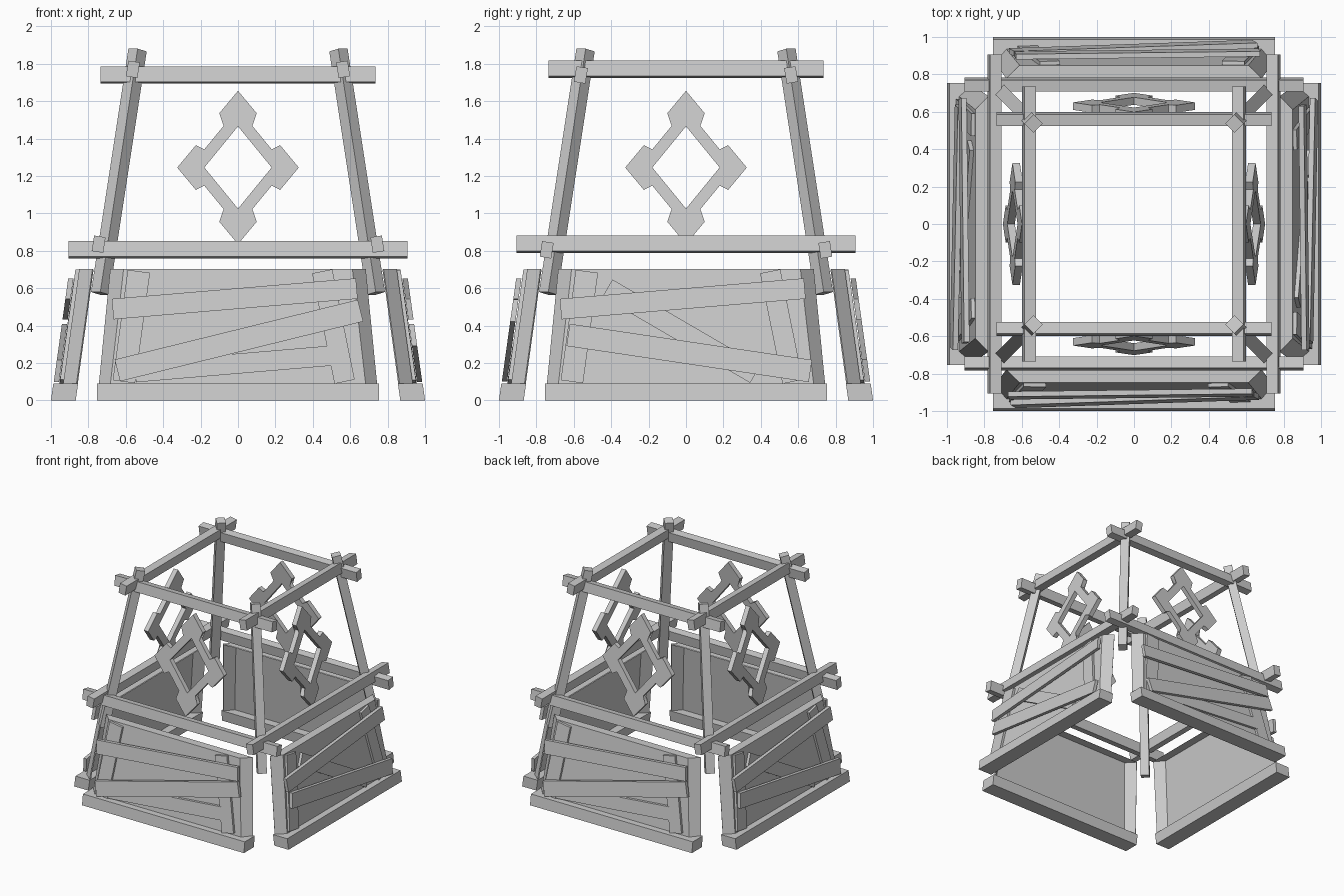
import bpy, bmesh
from math import pi, radians
from mathutils import Matrix, Vector

if "Cube" in bpy.data.objects:
    bpy.data.objects.remove(bpy.data.objects["Cube"])

mat = bpy.data.materials.new("plain_grey")
mat.use_nodes = True
GREY = (0.6, 0.6, 0.6, 1)
mat.diffuse_color = GREY
mat.node_tree.nodes["Principled BSDF"].inputs["Base Color"].default_value = GREY

SIDES = ["front", "right", "back", "left"]
LEAN = 0.139


def finish(name, bm, k):
    """Turn a front-side part to side k and link it."""
    bm.transform(Matrix.Rotation(k * pi / 2, 4, "Z"))
    bmesh.ops.recalc_face_normals(bm, faces=bm.faces)
    me = bpy.data.meshes.new(name)
    bm.to_mesh(me)
    bm.free()
    me.materials.append(mat)
    ob = bpy.data.objects.new(name, me)
    bpy.context.collection.objects.link(ob)
    return ob


def wall(u, z, off):
    """Point on the leaning lower wall, pushed outward by off."""
    return Vector((u, -0.93 + (z - 0.09) * LEAN - off, z))


def wall_board(name, k, a, b, width, off0, off1):
    """Board lying on the leaning wall, running from a to b."""
    a, b = Vector(a), Vector(b)
    side = (b - a).normalized().orthogonal() * width
    bm = bmesh.new()
    bmesh.ops.create_cube(bm, size=1)
    for v in bm.verts:
        p = a.lerp(b, v.co.x + 0.5) + side * v.co.y
        v.co = wall(p.x, p.y, off0 + (off1 - off0) * (v.co.z + 0.5))
    finish(name, bm, k)


def beam(name, k, half, y, z):
    """Crossbar, rolled to follow the lean of the tower."""
    bm = bmesh.new()
    bmesh.ops.create_cube(bm, size=1)
    bm.transform(Matrix.Translation((0, y, z)) @ Matrix.Rotation(radians(-9), 4, "X")
                 @ Matrix.Diagonal((half * 2, 0.062, 0.084, 1)))
    finish(name, bm, k)


def tray(name, k):
    """Wall panel with top and sides flaring inward, open at the back."""
    bm = bmesh.new()
    ring = [(-1, 0.09), (-1, 0.7), (1, 0.7), (1, 0.09)]
    outer, inner = [], []
    for s, z in ring:
        t = (z - 0.09) / 0.61
        outer.append(bm.verts.new(wall(s * (0.68 - 0.07 * t), z, 0)))
        inner.append(bm.verts.new(wall(s * (0.74 - 0.06 * t), z, -0.07)))
    bm.faces.new(outer)
    for i in range(3):
        bm.faces.new((outer[i], outer[i + 1], inner[i + 1], inner[i]))
    ob = finish(name, bm, k)
    mod = ob.modifiers.new("thickness", "SOLIDIFY")
    mod.thickness = 0.01
    mod.offset = 0


def ornament(name, k):
    """Open diamond frame with a pointed block on each corner."""
    quarter = [(0, 0.41), (0.10, 0.29), (0.065, 0.237),
               (0.185, 0.091), (0.225, 0.12), (0.325, 0)]
    half = quarter + [(x, -z) for x, z in quarter[-2::-1]]
    outline = half + [(-x, z) for x, z in half[-2:0:-1]]
    # matching points on the inner opening
    opening = []
    for x, z in outline:
        s = abs(x) / 0.18 + abs(z) / 0.22
        opening.append((x / s, z / s))
    bm = bmesh.new()
    rings = []
    for pts, off in ((outline, 0.02), (outline, -0.02), (opening, -0.02), (opening, 0.02)):
        rings.append([bm.verts.new((x, -0.63 + z * 0.125 - off, 1.245 + z)) for x, z in pts])
    n = len(outline)
    for r in range(4):
        a, b = rings[r], rings[(r + 1) % 4]
        for i in range(n):
            j = (i + 1) % n
            bm.faces.new((a[i], a[j], b[j], b[i]))
    finish(name, bm, k)


def leg(name, k):
    """Corner post leaning in along the diagonal, square to it."""
    lo, hi = Vector((0.737, -0.737, 0.572)), Vector((0.537, -0.537, 1.873))
    d = (hi - lo).normalized()
    t = Vector((1, 1, 0)).normalized()
    n = d.cross(t)
    bm = bmesh.new()
    bmesh.ops.create_cube(bm, size=1)
    for v in bm.verts:
        x, y, z = v.co
        v.co = lo.lerp(hi, z + 0.5) + (t * x + n * y) * 0.07
    finish(name, bm, k)


for k, side in enumerate(SIDES):
    odd = k % 2
    # Lower wall
    wall_board(side + "_base", k, (-0.755, 0.045), (0.755, 0.045), 0.09, -0.075, 0.0575)
    tray(side + "_panel", k)
    wall_board(side + "_upright_a", k, (-0.53, 0.69), (-0.61, 0.1), 0.12, 0.002, 0.024)
    wall_board(side + "_upright_b", k, (0.45, 0.69), (0.57, 0.1), 0.11, 0.002, 0.024)
    wall_board(side + "_upper_plank", k, (-0.67, 0.488), (0.635, 0.598), 0.11, 0.028, 0.056)
    if odd:
        wall_board(side + "_lower_plank", k, (-0.63, 0.35), (0.665, 0.157), 0.12, 0.028, 0.056)
        wall_board(side + "_brace", k, (-0.42, 0.60), (0.37, 0.14), 0.107, 0.004, 0.026)
    else:
        wall_board(side + "_lower_plank", k, (-0.645, 0.16), (0.655, 0.48), 0.12, 0.028, 0.056)
        wall_board(side + "_brace", k, (-0.55, 0.15), (0.51, 0.24), 0.107, 0.004, 0.026)
    # Upper frame
    rise = 0.03 * odd
    beam(side + "_lower_beam", k, 0.905, -0.745, 0.805 + rise)
    beam(side + "_upper_beam", k, 0.735, -0.562, 1.74 + rise)
    leg(side + "_corner_leg", k)
    ornament(side + "_diamond_frame", k)
